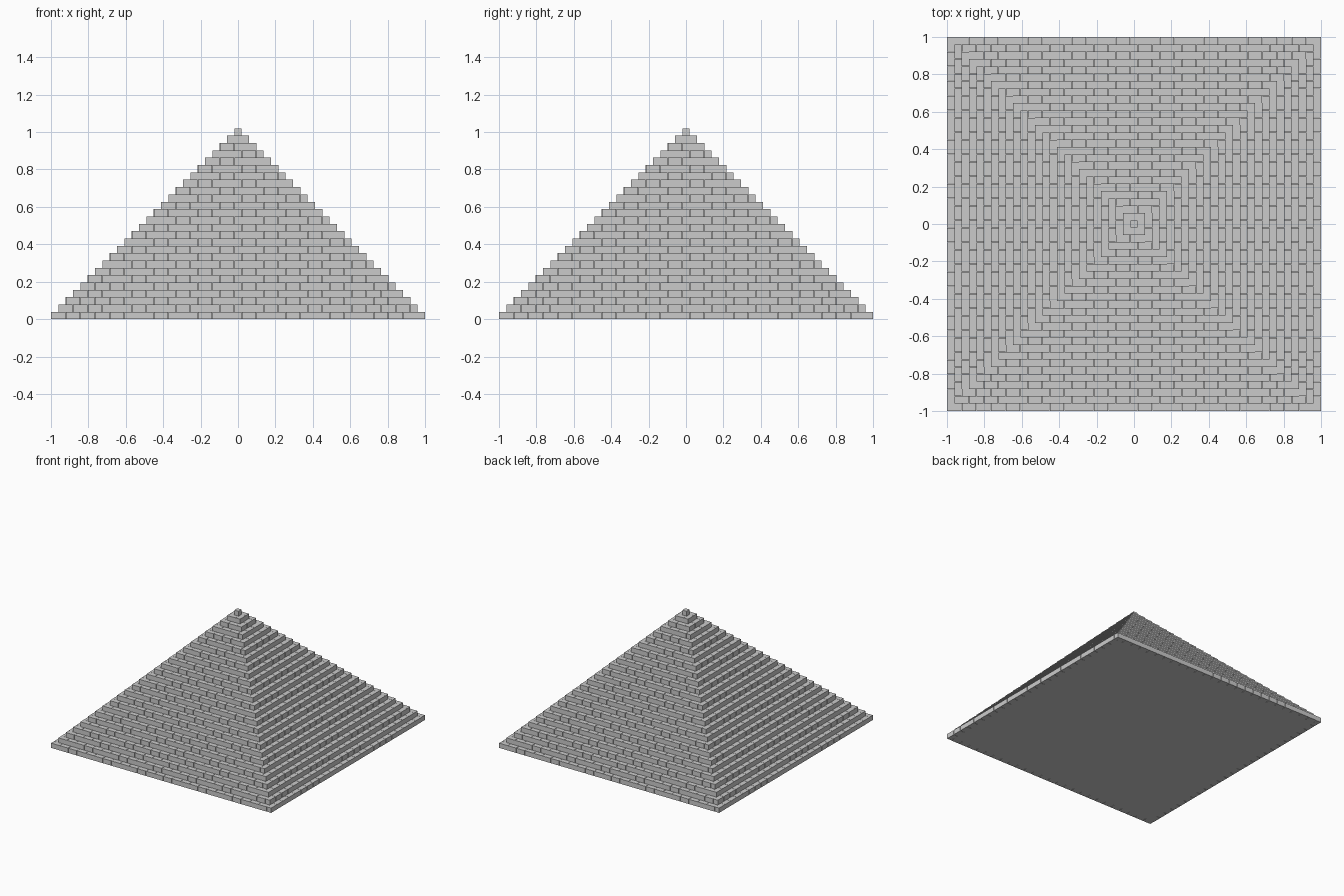
import bpy, bmesh
from mathutils import Matrix, Vector

if "Cube" in bpy.data.objects:
    bpy.data.objects.remove(bpy.data.objects["Cube"])

LAYERS = 26
U = 2 / (2 * LAYERS - 1)      # brick depth, course height and step size
GAP = 0.0024                  # joint between neighbouring bricks


def finish(bm, name):
    mesh = bpy.data.meshes.new(name)
    bmesh.ops.recalc_face_normals(bm, faces=bm.faces[:])
    bm.to_mesh(mesh)
    bm.free()
    obj = bpy.data.objects.new(name, mesh)
    bpy.context.collection.objects.link(obj)
    return obj


def add_box(bm, center, size, turn=0):
    m = (Matrix.Rotation(turn * 1.5707963268, 4, 'Z')
         @ Matrix.Translation(Vector(center))
         @ Matrix.Diagonal((*size, 1)))
    bmesh.ops.create_cube(bm, size=1, matrix=m)


# Brick courses: each ring is a pinwheel of two-unit bricks, so joints stagger
for i in range(LAYERS - 1):
    half = 1 - i * U
    bm = bmesh.new()
    for side in range(4):
        for k in range(LAYERS - 1 - i):
            x = -half + (2 * k + 1) * U
            add_box(bm, (x, -half + U / 2, (i + 0.5) * U),
                    (2 * U - GAP, U, U), side)
    finish(bm, f"brick_course_{i + 1:02d}")

# Single capstone
bm = bmesh.new()
add_box(bm, (0, 0, (LAYERS - 0.5) * U), (U, U, U))
finish(bm, "capstone")

# Stepped solid core behind the bricks
bm = bmesh.new()
rings = []
for i in range(LAYERS - 1):
    r = 1 - (i + 1) * U
    for z in (i * U, (i + 1) * U):
        rings.append([bm.verts.new((sx * r, sy * r, z))
                      for sx, sy in ((-1, -1), (1, -1), (1, 1), (-1, 1))])
for a, b in zip(rings, rings[1:]):
    for j in range(4):
        n = (j + 1) % 4
        bm.faces.new((a[j], a[n], b[n], b[j]))
bm.faces.new(rings[0][::-1])
bm.faces.new(rings[-1])
finish(bm, "stepped_core")
